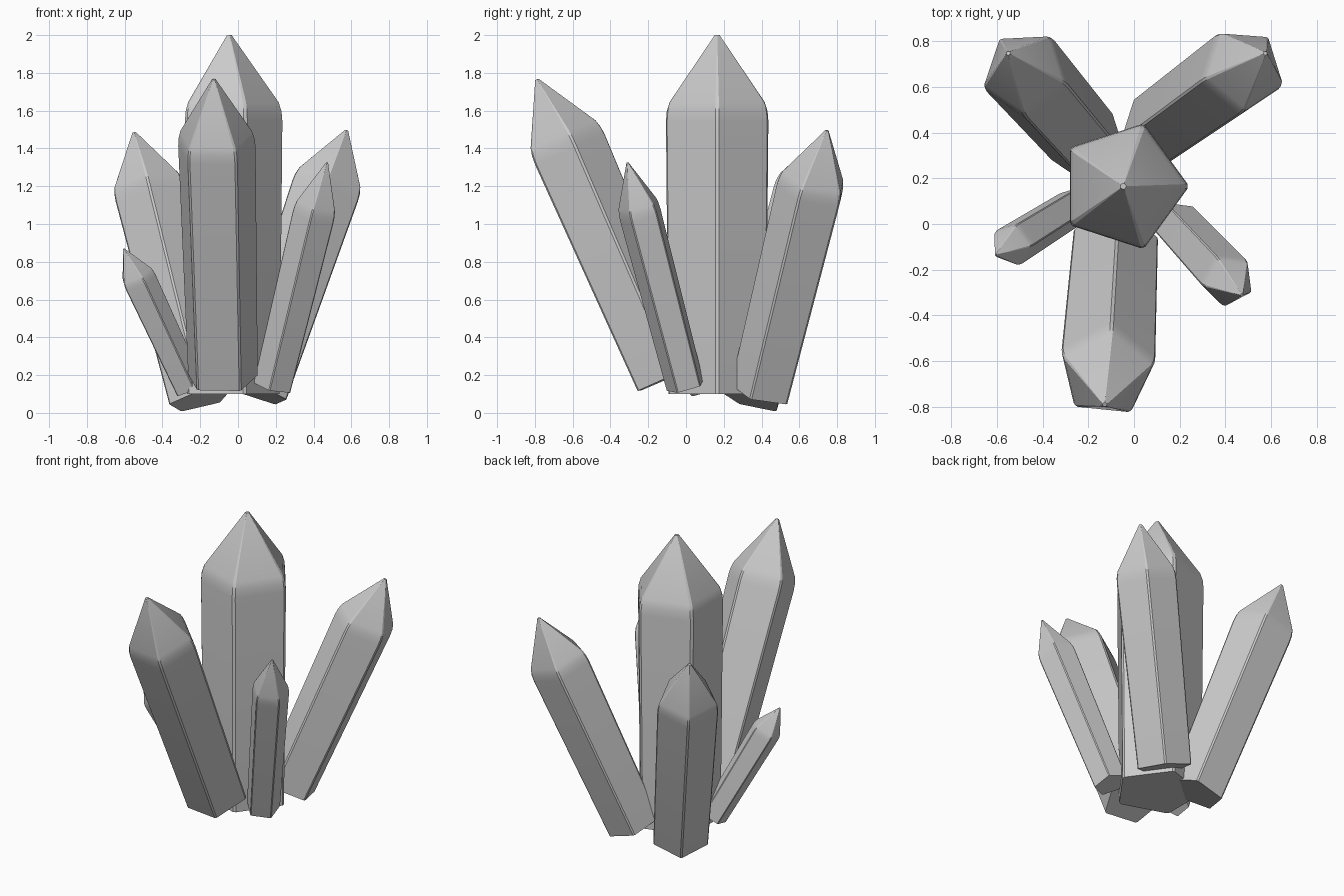
import bpy, math
from mathutils import Vector

if "Cube" in bpy.data.objects:
    bpy.data.objects.remove(bpy.data.objects["Cube"])

# lengthwise profile shared by every crystal: (fraction of length, fraction of radius)
PROFILE = [(0.0, None), (0.76, 1.0), (0.787, 0.985), (0.813, 0.93), (0.992, 0.085), (1.0, 0.05)]
CHAMFER = math.radians(2.0)   # half-width of the narrow strip along each long edge


def crystal(name, base, tip, radius, phase, taper=0.9):
    """Five-sided pointed prism running from base centre to tip."""
    base, tip = Vector(base), Vector(tip)
    axis = tip - base
    length = axis.length
    rot = Vector((0, 0, 1)).rotation_difference(axis)
    angles = [math.radians(phase + 72 * i) + s * CHAMFER for i in range(5) for s in (-1, 1)]
    n = len(angles)
    verts, faces = [], []
    for f, r in PROFILE:
        rr = radius * (taper if r is None else r)
        for a in angles:
            p = Vector((rr * math.cos(a), rr * math.sin(a), f * length))
            verts.append(base + rot @ p)
    for k in range(len(PROFILE) - 1):
        for i in range(n):
            j = (i + 1) % n
            faces.append((k * n + i, k * n + j, (k + 1) * n + j, (k + 1) * n + i))
    faces.append(tuple(reversed(range(n))))
    top = (len(PROFILE) - 1) * n
    faces.append(tuple(range(top, top + n)))
    mesh = bpy.data.meshes.new(name)
    mesh.from_pydata(verts, [], faces)
    obj = bpy.data.objects.new(name, mesh)
    bpy.context.collection.objects.link(obj)
    # smooth the shoulder, keep the long edges crisp
    bpy.ops.object.select_all(action='DESELECT')
    obj.select_set(True)
    bpy.context.view_layer.objects.active = obj
    bpy.ops.object.shade_smooth_by_angle(angle=math.radians(30))
    return obj


# tall upright crystal
crystal("main_crystal", (-0.047, 0.165, 0.10), (-0.047, 0.165, 2.0), 0.282, 0, 0.95)
# large leaning crystals
crystal("front_crystal", (-0.085, -0.10, 0.182), (-0.128, -0.79, 1.765), 0.214, 12)
crystal("back_right_crystal", (0.10, 0.405, 0.11), (0.575, 0.747, 1.495), 0.19, 52)
crystal("back_left_crystal", (-0.20, 0.345, 0.07), (-0.55, 0.747, 1.485), 0.193, 55)
# small leaning crystals
crystal("front_right_crystal", (0.185, 0.0, 0.14), (0.472, -0.31, 1.325), 0.117, -27)
crystal("left_crystal", (-0.26, 0.08, 0.13), (-0.605, -0.135, 0.868), 0.095, 217)
